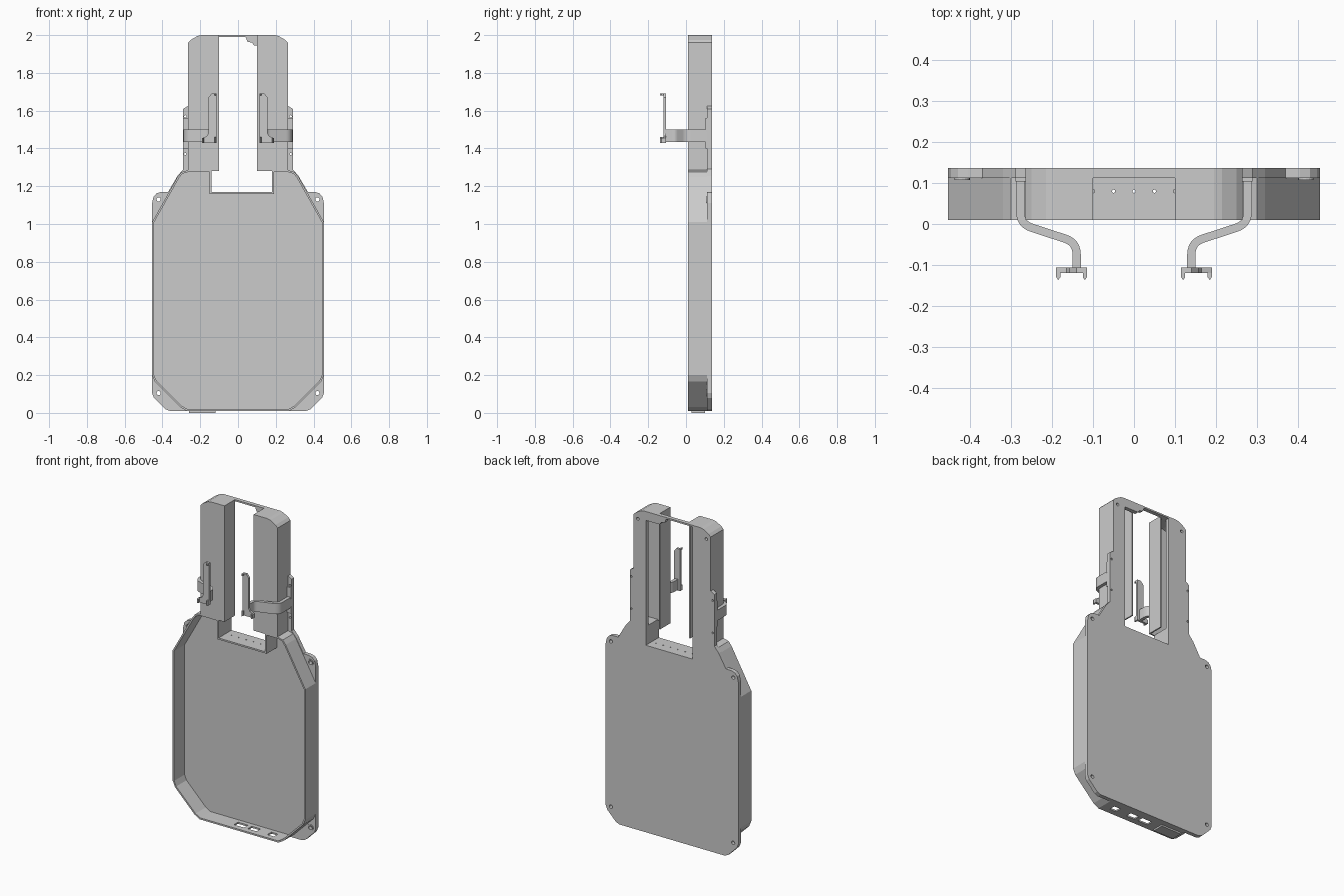
import bpy, bmesh, math
from mathutils import Vector

if "Cube" in bpy.data.objects:
    bpy.data.objects.remove(bpy.data.objects["Cube"])


def prism(name, pts, lo, hi, axis='Y'):
    """Extrude a 2D outline: (x, z) along Y, or (x, y) along Z."""
    bm = bmesh.new()
    put = (lambda p, h: (p[0], h, p[1])) if axis == 'Y' else (lambda p, h: (p[0], p[1], h))
    a = [bm.verts.new(put(p, lo)) for p in pts]
    b = [bm.verts.new(put(p, hi)) for p in pts]
    n = len(pts)
    bm.faces.new(a)
    bm.faces.new(b[::-1])
    for i in range(n):
        bm.faces.new((a[i], b[i], b[(i + 1) % n], a[(i + 1) % n]))
    bmesh.ops.recalc_face_normals(bm, faces=bm.faces)
    me = bpy.data.meshes.new(name)
    bm.to_mesh(me)
    bm.free()
    ob = bpy.data.objects.new(name, me)
    bpy.context.collection.objects.link(ob)
    return ob


def rect(x0, x1, z0, z1):
    return [(x0, z0), (x1, z0), (x1, z1), (x0, z1)]


def circle(x, z, r, n=16):
    return [(x + r * math.cos(2 * math.pi * i / n), z + r * math.sin(2 * math.pi * i / n)) for i in range(n)]


def offset(path, d):
    """Shift an open path to its left by d, with mitred corners."""
    v = [Vector(p) for p in path]
    seg = [(b - a).normalized() for a, b in zip(v, v[1:])]
    nor = [Vector((-s.y, s.x)) for s in seg]
    out = []
    for i, p in enumerate(v):
        n1, n2 = nor[max(i - 1, 0)], nor[min(i, len(nor) - 1)]
        out.append(tuple(p + (n1 + n2) * d / (1 + n1.dot(n2))))
    return out


def ribbon(path, a, b):
    return offset(path, a) + offset(path, b)[::-1]


def fillet(path, r, n=6):
    """Round the inner corners of an open path."""
    v = [Vector(p) for p in path]
    out = [path[0]]
    for p, c, q in zip(v, v[1:], v[2:]):
        a, b = c + (p - c).normalized() * r, c + (q - c).normalized() * r
        for i in range(n + 1):
            t = i / n
            out.append(tuple(a * (1 - t) ** 2 + c * 2 * t * (1 - t) + b * t * t))
    return out + [path[-1]]


def mirror(half):
    """Full outline from a right half listed bottom to top."""
    return half + [(-x, z) for x, z in reversed(half)]


def cut(ob, cutters):
    for c in cutters:
        c.hide_render = True
        m = ob.modifiers.new('cut', 'BOOLEAN')
        m.operation, m.solver, m.object = 'DIFFERENCE', 'EXACT', c
        bpy.context.view_layer.objects.active = ob
        bpy.ops.object.modifier_apply(modifier=m.name)
        bpy.data.objects.remove(c)


FRONT, PLATE, BACK = 0.01, 0.112, 0.137

# Back plate with screw ears, neck rails and the tall window
plate = prism('back_plate', mirror([
    (0.36, 0.01), (0.385, 0.02), (0.445, 0.08), (0.455, 0.105), (0.455, 1.11), (0.447, 1.145),
    (0.43, 1.163), (0.405, 1.17), (0.37, 1.17), (0.32, 1.255), (0.29, 1.29), (0.29, 1.61),
    (0.265, 1.625), (0.265, 1.96), (0.25, 1.975), (0.215, 1.995), (0.195, 2.0)]), PLATE, BACK)
holes = [(s * x, z, r) for s in (1, -1) for x, z, r in
         ((0.42, 1.13, 0.011), (0.42, 0.105, 0.011), (0.235, 1.94, 0.009),
          (0.279, 1.57, 0.006), (0.279, 1.37, 0.006))]
cut(plate, [prism('window_cutter', rect(-0.14, 0.18, 1.17, 1.99), 0.05, 0.2)] +
    [prism('screw_cutter', circle(x, z, r), 0.05, 0.2) for x, z, r in holes])

# Tray wall around the open front, notched below the window
side = [(0.27, 0.01), (0.305, 0.03), (0.44, 0.165), (0.455, 0.2), (0.455, 1.01),
        (0.32, 1.25), (0.3, 1.275), (0.265, 1.285)]
left = [(-x, z) for x, z in reversed(side)]
loop = ([(0, 1.17), (-0.14, 1.17), (-0.14, 1.285)] + left + side +
        [(0.18, 1.285), (0.18, 1.17), (0, 1.17)])
tray = prism('tray_wall', ribbon(loop, 0, 0.01), FRONT, PLATE)
ports = [(-0.06, 0.01), (0.035, 0.095), (0.17, 0.215)]
cut(tray, [prism('port_cutter', rect(x0, x1, 0.045, 0.085), -0.05, 0.05, 'Z') for x0, x1 in ports] +
    [prism('pin_cutter', circle(-0.1 + 0.05 * i, 0.08, 0.004, 8), 1.1, 1.2, 'Z') for i in range(6)])

# Thin lip under the bottom wall
prism('bottom_lip', rect(-0.26, -0.12, 0.03, 0.1), 0.0, 0.011, 'Z')

# Thin bar corner bracket at the top of the window
prism('top_bracket', [(0.04, 1.99), (0.05, 1.965), (0.075, 1.96), (0.085, 1.945),
                      (0.182, 1.945), (0.182, 1.99)], PLATE, BACK)

for s, tag in ((1, 'right'), (-1, 'left')):
    def flip(pts):
        return [(s * x, y) for x, y in pts]

    # Hollow column, open at the back and bottom
    shell = [(0.265, 1.28), (0.265, 1.96), (0.25, 1.975), (0.215, 1.995), (0.195, 2.0), (0.1, 2.0)]
    prism(tag + '_column_shell', flip(ribbon(shell + [(0.1, 1.28)], 0, 0.008)), FRONT, PLATE)
    prism(tag + '_column_front', flip(shell + [(0.1, 1.28)]), FRONT, FRONT + 0.008)

    # Raised pads on the neck flange
    for z0, z1 in ((1.40, 1.44), (1.49, 1.56)):
        prism(tag + '_flange_pad', flip(rect(0.264, 0.29, z0, z1)), 0.104, PLATE)

    # Bent arm
    path = fillet([(0.278, 0.13), (0.278, 0.0), (0.14, -0.045), (0.14, -0.106)], 0.03)
    arm = prism(tag + '_arm', flip(ribbon(path, -0.01, 0.01)), 1.435, 1.5, 'Z')
    bpy.ops.object.select_all(action='DESELECT')
    arm.select_set(True)
    bpy.context.view_layer.objects.active = arm
    bpy.ops.object.shade_smooth_by_angle(angle=math.radians(30))

    # Upright holder plate with hooked ends
    prism(tag + '_holder', flip([(0.115, 1.43), (0.19, 1.43), (0.19, 1.455), (0.165, 1.465),
                                 (0.157, 1.48), (0.157, 1.67), (0.14, 1.69), (0.115, 1.69)]), -0.12, -0.106)
    for x0, z0, z1 in ((0.115, 1.43, 1.46), (0.18, 1.43, 1.455), (0.115, 1.68, 1.69)):
        hook = [(x0, -0.119), (x0 + 0.01, -0.119), (x0 + 0.01, -0.13), (x0 + 0.005, -0.137), (x0, -0.13)]
        prism(tag + '_hook', flip(hook), z0, z1, 'Z')

    # Screw bosses on the ears
    for z in (1.13, 0.105):
        prism(tag + '_screw_ring', flip(ribbon(circle(0.42, z, 0.019) + [(0.439, z)], 0, 0.007)),
              PLATE - 0.004, PLATE)
